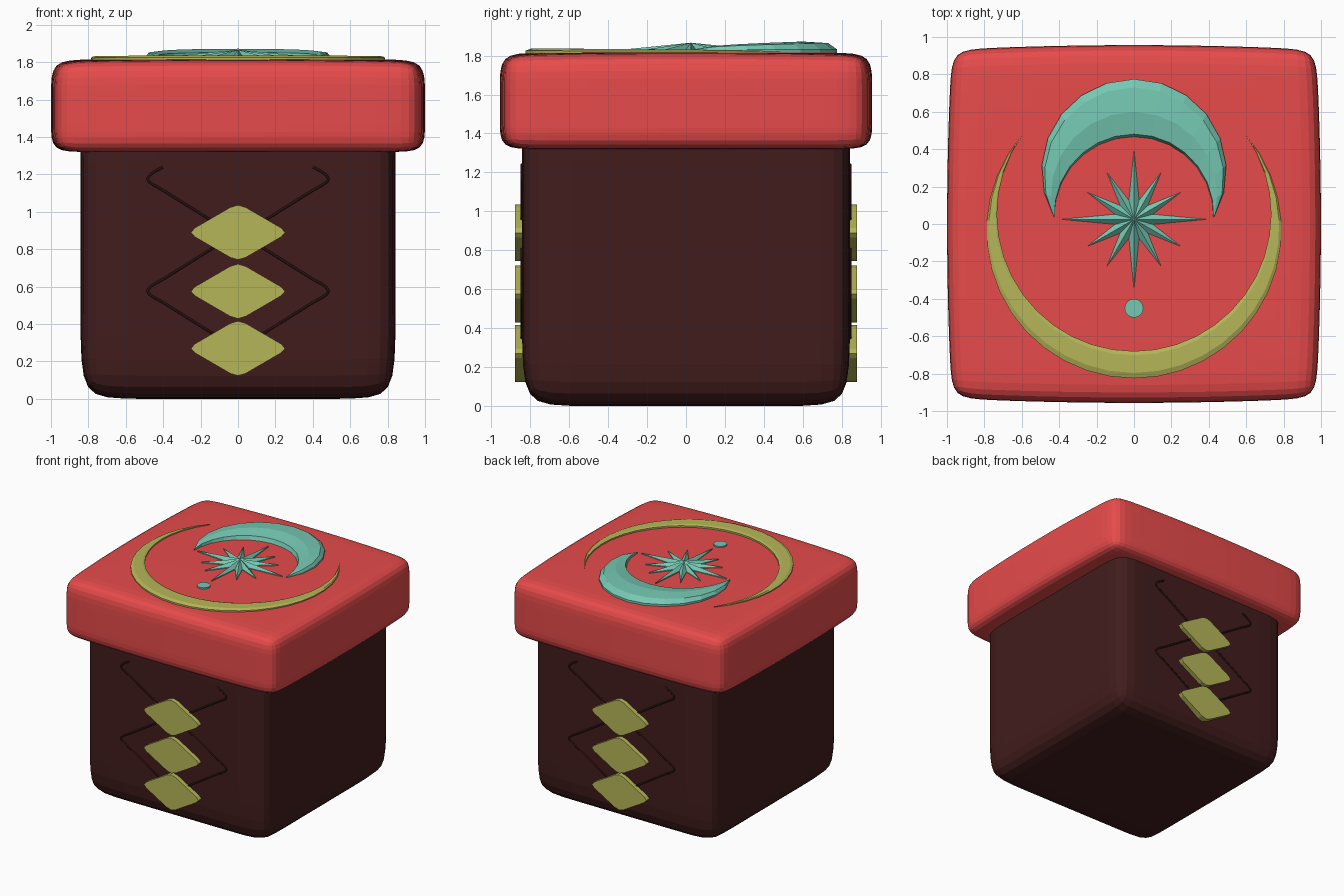
import bpy, bmesh
from math import sin, cos, pi, atan2, radians

if "Cube" in bpy.data.objects:
    bpy.data.objects.remove(bpy.data.objects["Cube"])


def material(name, rgb):
    m = bpy.data.materials.new(name)
    m.diffuse_color = (*rgb, 1)
    m.use_nodes = True
    m.node_tree.nodes["Principled BSDF"].inputs["Base Color"].default_value = m.diffuse_color
    return m


RED = material("red", (0.80, 0.07, 0.07))
DARK = material("dark_brown", (0.055, 0.012, 0.012))
LINE = material("line_brown", (0.02, 0.005, 0.005))
GOLD = material("gold", (0.47, 0.47, 0.10))
TEAL = material("teal", (0.18, 0.58, 0.45))


def finish(name, bm, mat):
    bmesh.ops.recalc_face_normals(bm, faces=bm.faces)
    me = bpy.data.meshes.new(name)
    bm.to_mesh(me)
    bm.free()
    ob = bpy.data.objects.new(name, me)
    bpy.context.collection.objects.link(ob)
    me.materials.append(mat)
    return ob


def soft_box(name, half, z0, z1, cuts, zcuts, mat, shape=None):
    """Cube with support loops, reshaped by a function, then subdivided."""
    bm = bmesh.new()
    bmesh.ops.create_cube(bm, size=2)
    for v in bm.verts:
        v.co.x *= half[0]
        v.co.y *= half[1]
        v.co.z = z1 if v.co.z > 0 else z0
    planes = [((s * c * half[0], 0, 0), (1, 0, 0)) for c in cuts for s in (-1, 1)]
    planes += [((0, s * c * half[1], 0), (0, 1, 0)) for c in cuts for s in (-1, 1)]
    planes += [((0, 0, z), (0, 0, 1)) for z in zcuts]
    for co, no in planes:
        bmesh.ops.bisect_plane(bm, geom=bm.verts[:] + bm.edges[:] + bm.faces[:],
                               plane_co=co, plane_no=no)
    if shape:
        for v in bm.verts:
            shape(v.co)
    ob = finish(name, bm, mat)
    sub = ob.modifiers.new("subdivision", 'SUBSURF')
    sub.levels = sub.render_levels = 2
    return ob


def loft(name, sections, mat):
    """Closed cross-sections joined along a path, with capped ends."""
    bm = bmesh.new()
    rings = [[bm.verts.new(p) for p in s] for s in sections]
    n = len(rings[0])
    for a, b in zip(rings, rings[1:]):
        for i in range(n):
            j = (i + 1) % n
            bm.faces.new((a[i], a[j], b[j], b[i]))
    bm.faces.new(rings[0])
    bm.faces.new(rings[-1])
    return finish(name, bm, mat)


def arc(tip, apex, n):
    """Arc from the right tip through (0, apex) to the left tip."""
    tx, ty = tip
    c = (tx * tx + ty * ty - apex * apex) / (2 * (ty - apex))
    r = abs(apex - c)
    a0 = atan2(ty - c, tx)
    a1 = (pi if apex > ty else -pi) - a0
    return [(r * cos(a0 + (a1 - a0) * i / n), c + r * sin(a0 + (a1 - a0) * i / n))
            for i in range(n + 1)]


def crescent(name, tip, outer, inner, n, profile, ztip, mat):
    """profile: (fraction from outer to inner edge, z)."""
    secs = []
    for i, (o, q) in enumerate(zip(arc(tip, outer, n), arc(tip, inner, n))):
        w = sin(pi * i / n) ** 0.5 if 0 < i < n else 0
        secs.append([(o[0] + (q[0] - o[0]) * t, o[1] + (q[1] - o[1]) * t,
                      z if z < ztip else ztip + (z - ztip) * w) for t, z in profile])
    return loft(name, secs, mat)


# Body
soft_box("box_body", (0.842, 0.842), 0, 1.55, (0.71,), (0.38, 1.42), DARK)


# Lid: sides bow outwards, top gently domed
def bow(co):
    u, v = abs(co.x), abs(co.y) / 0.957
    def fall(t):
        return 0 if t < 0.5 else (0.016 if t < 0.9 else 0.03)
    fx, fy = 1 - fall(v), 1 - fall(u)
    if co.z > 1.8:
        co.z -= 0.4 * (fall(u) + fall(v))
    co.x *= fx
    co.y *= fy


soft_box("lid", (1.0, 0.957), 1.32, 1.822, (0.3, 0.82), (1.46, 1.64), RED, bow)

# Crescents on the lid
crescent("gold_crescent", (0.595, 0.48), -0.825, -0.68, 28,
         [(0, 1.77), (0, 1.825), (0.2, 1.836), (0.85, 1.836), (1, 1.83), (1, 1.77)], 1.82, GOLD)
crescent("teal_crescent", (0.425, 0.03), 0.775, 0.455, 14,
         [(0, 1.79), (0, 1.832), (0.14, 1.864), (0.55, 1.872), (0.92, 1.852), (1, 1.79)],
         1.83, TEAL)

# Twelve-pointed star
bm = bmesh.new()
rim = []
for i in range(24):
    k = i // 2
    r = 0.105 if i % 2 else (0.29 if k % 3 else (0.39 if k % 6 == 0 else 0.375))
    a = radians(15 * i)
    rim.append((r * cos(a), 0.025 + r * sin(a)))
low = [bm.verts.new((x, y, 1.80)) for x, y in rim]
top = [bm.verts.new((x, y, 1.828)) for x, y in rim]
peak = bm.verts.new((0, 0.025, 1.866))
for i in range(24):
    j = (i + 1) % 24
    bm.faces.new((low[i], low[j], top[j], top[i]))
    bm.faces.new((top[i], top[j], peak))
finish("star", bm, TEAL)

# Round dot
loft("dot", [[(0.05 * cos(pi * i / 12), -0.45 + 0.05 * sin(pi * i / 12), z)
              for i in range(24)] for z in (1.80, 1.83)], TEAL)


# Rounded diamond plaques and crossing lines, front and back
def diamond(w, h, t=0.15):
    c = [(w, 0), (0, h), (-w, 0), (0, -h)]
    pts = []
    for i, p in enumerate(c):
        a, b = [[p[k] + (q[k] - p[k]) * t for k in (0, 1)] for q in (c[i - 1], c[(i + 1) % 4])]
        pts += [a, [0.25 * a[k] + 0.5 * p[k] + 0.25 * b[k] for k in (0, 1)], b]
    return pts


def tube(name, path, side):
    cu = bpy.data.curves.new(name, 'CURVE')
    cu.dimensions = '3D'
    cu.bevel_depth = 0.008
    cu.bevel_resolution = 1
    sp = cu.splines.new('POLY')
    sp.points.add(len(path) - 1)
    for p, (x, z) in zip(sp.points, path):
        p.co = (x, side * 0.842, z, 1)
    ob = bpy.data.objects.new(name, cu)
    bpy.context.collection.objects.link(ob)
    cu.materials.append(LINE)


half_wave = [(0.0, 0.0), (0.12, 0.065), (0.40, 0.24), (0.45, 0.268), (0.475, 0.285),
             (0.484, 0.30), (0.475, 0.318), (0.45, 0.338), (0.40, 0.365), (0.12, 0.54)]
for side, label in ((-1, "front"), (1, "back")):
    for k, zc in enumerate((0.27, 0.575, 0.89)):
        loft(f"{label}_diamond_{k + 1}",
             [[(x, side * y, zc + z) for x, z in diamond(0.272, 0.158)]
              for y in (0.825, 0.878)], GOLD)
    for s in (-1, 1):
        path = [(s * x, 0.275 + z) for x, z in half_wave]
        path += [(-s * x, 0.875 + z) for x, z in half_wave[:-1]]
        tube(f"{label}_line_{'a' if s < 0 else 'b'}", path, side)
